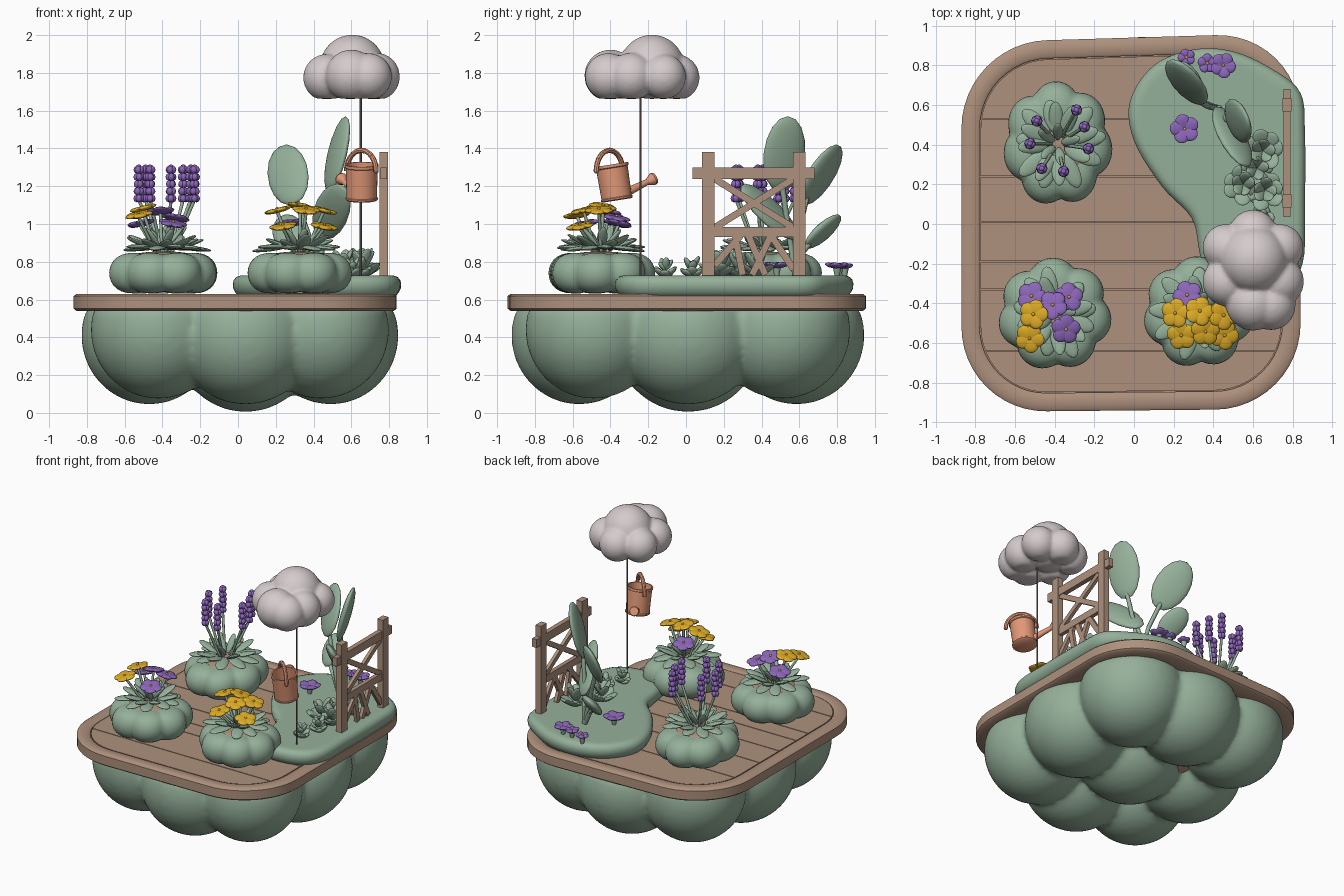
import bpy, bmesh, math, random
from math import sin, cos, pi, tau
from mathutils import Vector as V, Matrix

if "Cube" in bpy.data.objects:
    bpy.data.objects.remove(bpy.data.objects["Cube"])
random.seed(4)

def material(name, r, g, b):
    m = bpy.data.materials.new(name)
    lin = [((c / 255 + 0.055) / 1.055) ** 2.4 for c in (r, g, b)]
    m.diffuse_color = (*lin, 1)
    m.use_nodes = True
    m.node_tree.nodes["Principled BSDF"].inputs["Base Color"].default_value = m.diffuse_color
    return m
GREEN = material("sage_green", 149, 176, 154)
BROWN = material("wood_brown", 174, 145, 125)
CLOUD = material("cloud_grey", 213, 203, 204)
COPPER = material("copper_orange", 225, 152, 119)
YELLOW = material("petal_yellow", 222, 172, 38)
PURPLE = material("petal_purple", 140, 102, 186)
STEEL = material("dark_steel", 118, 112, 109)

def finish(name, bm, mat, angle=40, blend=0):
    bmesh.ops.recalc_face_normals(bm, faces=bm.faces)
    me = bpy.data.meshes.new(name)
    for f in bm.faces:
        f.smooth = True
    bm.to_mesh(me); bm.free()
    o = bpy.data.objects.new(name, me)
    bpy.context.collection.objects.link(o)
    if blend:  # fuse overlapping balls into one soft skin
        m = o.modifiers.new("fuse", 'REMESH')
        m.mode, m.voxel_size, m.use_smooth_shade = 'VOXEL', blend, True
        m = o.modifiers.new("soften", 'SMOOTH')
        m.factor, m.iterations = .5, 8
        me = bpy.data.meshes.new_from_object(o.evaluated_get(bpy.context.evaluated_depsgraph_get()))
        o.modifiers.clear(); o.data = me
        for f in me.polygons: f.use_smooth = True
    me.set_sharp_from_angle(angle=math.radians(angle))
    me.materials.clear(); me.materials.append(mat)
    return o

def frame(a, b, up, w, t):
    """Unit cube/sphere space -> spans a..b along local z, w across, t along up."""
    a, b, up = V(a), V(b), V(up)
    d = b - a
    s = d.cross(up)
    if s.length < 1e-5: s = d.cross(V((1, 0.01, 0)))
    s.normalize(); n = s.cross(d).normalized()
    m = Matrix((s * w, n * t, d)).transposed().to_4x4()
    m.translation = (a + b) / 2
    return m

def ball(bm, c, r, seg=24):
    r = (r, r, r) if isinstance(r, (int, float)) else r
    bmesh.ops.create_uvsphere(bm, u_segments=seg, v_segments=seg // 2, radius=1,
                              matrix=Matrix.Translation(c) @ Matrix.Diagonal((*r, 1)))
def leaf(bm, a, b, w, t, up=(0, 0, 1), seg=12):
    bmesh.ops.create_uvsphere(bm, u_segments=seg, v_segments=8, radius=0.5, matrix=frame(a, b, up, w, t))
def tube(bm, a, b, r1, r2=None, seg=8):
    bmesh.ops.create_cone(bm, cap_ends=True, segments=seg, radius1=r1, radius2=r1 if r2 is None else r2,
                          depth=1, matrix=frame(a, b, (0, 0, 1), 1, 1))
def bar(bm, a, b, w, t, up=(1, 0, 0)):
    bmesh.ops.create_cube(bm, size=1, matrix=frame(a, b, up, w, t))
def path(bm, pts, r):
    for a, b in zip(pts, pts[1:]):
        tube(bm, a, b, r); ball(bm, b, r, 8)

def inset(pts, d):
    out, n = [], len(pts)
    for i, p in enumerate(pts):
        t = (pts[(i + 1) % n] - pts[i - 1]).normalized()
        out.append(p + V((-t.y, t.x)) * d)
    return out
def slab(bm, pts, profile):
    rings = [[bm.verts.new((p.x, p.y, z)) for p in inset(pts, d)] for d, z in profile]
    n = len(pts)
    for r, s in zip(rings, rings[1:]):
        for i in range(n):
            bm.faces.new((r[i], r[(i + 1) % n], s[(i + 1) % n], s[i]))
    bm.faces.new(rings[0]); bm.faces.new(rings[-1])

# rounded deck outline, slightly skewed along the back
outline = []
for qx, qy, a0 in ((1, 1, 0), (-1, 1, 1), (-1, -1, 2), (1, -1, 3)):
    for k in range(13):
        a = (a0 + k / 12) * pi / 2
        x, y = -0.015 + qx * 0.425 + 0.43 * cos(a), qy * 0.51 + 0.43 * sin(a)
        outline.append(V((x, y + (0.03 * x if y > 0 else 0.01 * x))))
bm = bmesh.new()
slab(bm, outline, [(.1, .54), (.015, .54), (0, .552), (0, .618), (.015, .63), (.082, .63), (.092, .622), (.092, .61)])
finish("deck_rim", bm, BROWN)

# planks clipped to the inside of the rim
bm = bmesh.new()
cuts = [-0.9, -0.64, -0.33, -0.19, 0.01, 0.24, 0.53, 0.92]
for y0, y1 in zip(cuts, cuts[1:]):
    pb = bmesh.new()
    pb.faces.new([pb.verts.new((p.x, p.y, .61)) for p in inset(outline, .097)])
    for y, up in ((y0 + .003, -1), (y1 - .003, 1)):
        bmesh.ops.bisect_plane(pb, geom=pb.verts[:] + pb.edges[:] + pb.faces[:], plane_co=(0, y, 0),
                               plane_no=(0, up, 0), clear_outer=True)
    for f in pb.faces:
        co = [v.co.copy() for v in f.verts]
        lo = [bm.verts.new(c) for c in co]
        hi = [bm.verts.new(c + V((0, 0, .014))) for c in co]
        bm.faces.new(hi)
        for i in range(len(co)):
            j = (i + 1) % len(co)
            bm.faces.new((lo[i], lo[j], hi[j], hi[i]))
    pb.free()
finish("deck_planks", bm, BROWN, 30)

# three by three lumps under the deck, brown core between them
bm = bmesh.new()
for i in (-1, 0, 1):
    for j in (-1, 0, 1):
        k = 0.43 if i and j else 0.48
        ball(bm, (i * k + (.01 if i else .04), j * (0.5 if i and j else 0.575) + 0.01, .44 if i and j else .41 if i or j else .37),
             (.36 if i else .37, .36 if j else .38, .365), 40)
for v in bm.verts: v.co.z = min(v.co.z, .56)
finish("base_lumps", bm, GREEN, 60, .02)
bm = bmesh.new()
ball(bm, (0, 0, .4), (.5, .58, .25), 32)
for v in bm.verts: v.co.z = min(v.co.z, .56)
finish("base_core", bm, BROWN, 60)

# kidney shaped raised bed
ctrl = [V(p) for p in ((.3, .88), (.1, .8), (-.02, .62), (0, .42), (.14, .19), (.29, .03), (.33, -.14), (.37, -.3),
        (.52, -.375), (.74, -.34), (.85, -.2), (.862, .1), (.862, .45), (.84, .66), (.7, .78), (.5, .87))]
bed, n = [], len(ctrl)
for i in range(n):
    p0, p1, p2, p3 = ctrl[i - 1], ctrl[i], ctrl[(i + 1) % n], ctrl[(i + 2) % n]
    for t in (0, .2, .4, .6, .8):
        bed.append(.5 * (2 * p1 + (p2 - p0) * t + (2 * p0 - 5 * p1 + 4 * p2 - p3) * t * t
                         + (3 * p1 - p0 - 3 * p2 + p3) * t ** 3))
bm = bmesh.new()
slab(bm, bed, [(.03, .615), (.012, .64), (.002, .66), (0, .685), (.006, .705), (.02, .72), (.04, .727), (.07, .727)])
finish("raised_bed", bm, GREEN, 60)

# lobed pots with soil
def pot(name, cx, cy, rx, ry):
    bm = bmesh.new()
    S, R, rings = 84, 14, []
    for k in range(R + 1):
        a = -pi / 2 + pi * 1.02 * k / R
        ring = []
        for s in range(S):
            th = tau * s / S
            lobe = abs(cos(3.5 * th + .6)) ** .8
            c = max(cos(a), 0) ** .75
            r = .5 + c * (.37 + .13 * lobe)
            ring.append(bm.verts.new((cx + rx * r * cos(th), cy + ry * r * sin(th),
                                      .74 + .108 * sin(a) * (.9 + .1 * lobe))))
        rings.append(ring)
    for r, q in zip(rings, rings[1:]):
        for s in range(S):
            bm.faces.new((r[s], r[(s + 1) % S], q[(s + 1) % S], q[s]))
    finish(name + "_pot", bm, GREEN, 80)
    bm = bmesh.new()
    ball(bm, (cx, cy, .83), (rx * .53, ry * .53, .025))
    finish(name + "_soil", bm, BROWN)

def rosette(bm, c, rings, z):
    for cnt, r0, r1, dz0, dz1, w in rings:
        for k in range(cnt):
            a = tau * (k + random.uniform(-.2, .2)) / cnt + r1
            d, q = V((cos(a), sin(a), 0)), r1 * random.uniform(.88, 1.08)
            leaf(bm, V((*c, z + dz0)) + d * r0, V((*c, z + dz1 + random.uniform(-.015, .015))) + d * q, w, .026)
POTLEAVES = [(9, .06, .235, .035, .025, .085), (8, .04, .2, .02, .085, .075), (5, .02, .11, .03, .14, .05)]

# flower head: five broad overlapping petals around a tilted centre
def flower(petals, hearts, c, out, r=.076, tilt=.25, cup=.06):
    c = V(c)
    n = (V((0, 0, 1)) + V((out[0], out[1], 0)) * tilt).normalized()
    u = n.orthogonal().normalized(); w = n.cross(u)
    for k in range(5):
        a = tau * k / 5 + c.x * 9
        d = u * cos(a) + w * sin(a)
        leaf(petals, c - d * r * .2, c + d * r + n * r * cup, r * 1.1, .026, n)
    ball(hearts, c + n * .012, .009, 10)

def planter(name, c, r, blooms):
    pot(name, *c, *r)
    g, yl, pu, he = (bmesh.new() for _ in range(4))
    rosette(g, c, POTLEAVES, .845)
    for x, y, z, col in blooms:
        d = V((x - c[0], y - c[1]))
        tube(g, (c[0] + d.x * .25, c[1] + d.y * .25, .84), (x, y, z - .01), .009)
        flower(yl if col == 'y' else pu, he, (x, y, z), d.normalized())
    finish(name + "_leaves", g, GREEN, 60)
    finish(name + "_yellow_petals", yl, YELLOW, 60)
    finish(name + "_purple_petals", pu, PURPLE, 60)
    finish(name + "_flower_hearts", he, YELLOW, 60)

planter("mixed_flowers", (-.4, -.455), (.288, .285),
        [(-.505, -.455, 1.08, 'y'), (-.525, -.575, 1.045, 'y'), (-.33, -.37, 1.03, 'p'), (-.41, -.41, 1.065, 'p'),
         (-.345, -.53, 1.0, 'p'), (-.515, -.365, 1.0, 'p')])
planter("yellow_flowers", (.325, -.445), (.28, .282),
        [(.21, -.45, 1.07, 'y'), (.33, -.44, 1.09, 'y'), (.36, -.54, 1.07, 'y'), (.24, -.56, .985, 'y'),
         (.455, -.56, .985, 'y'), (.45, -.46, 1.07, 'y'), (.27, -.36, 1.0, 'p')])

# lavender pot
LC = (-.385, .405)
pot("lavender", *LC, .278, .315)
g, p = bmesh.new(), bmesh.new()
rosette(g, LC, POTLEAVES, .845)
for x, y in ((-.49, .52), (-.525, .405), (-.465, .28), (-.355, .265), (-.23, .38), (-.25, .49), (-.29, .575)):
    dx, dy = x - LC[0], y - LC[1]
    tube(g, (LC[0] + .2 * dx, LC[1] + .2 * dy, .84), (x, y, 1.13), .009)
    for i in range(5):
        z = 1.135 + .038 * i
        tw = i * 1.1
        for s in (0, pi / 2, pi, 1.5 * pi):
            ball(p, (x + .011 * cos(tw + s), y + .011 * sin(tw + s), z), (.018, .018, .021), 8)
    ball(p, (x, y, 1.3), .016, 8)
finish("lavender_leaves", g, GREEN, 60)
finish("lavender_spikes", p, PURPLE, 60)

# big paddle leaves in the bed
bm = bmesh.new()
root = V((.43, .58, .71))
for a, b, w, up in (((.31, .61, 1.11), (.22, .82, 1.41), .24, (-.5, -.75, .35)),
                    ((.48, .5, 1.17), (.57, .54, 1.57), .235, (.9, .35, -.2)),
                    ((.43, .59, .93), (.56, .29, 1.2), .2, (.9, .4, 1)),
                    ((.3, .63, .88), (.23, .82, 1.04), .17, (-.4, -.6, .7)),):
    leaf(bm, a, b, w, .065, up, 24)
    a = V(a); mid = (root + a) / 2 + V((0, 0, .04))
    path(bm, [root, mid, a + (V(b) - a) * .15], .015)
finish("paddle_plant", bm, GREEN, 60)

# low succulents in the bed
bm = bmesh.new()
for x, y, s in ((.65, .37, 1.15), (.55, .2, 1.1), (.66, .17, 1.1), (.64, .03, .75), (.6, -.11, .7), (.62, .28, 1)):
    rosette(bm, (x, y), [(7, .01, .09 * s, .0, .05 * s, .08 * s), (5, .0, .055 * s, .03, .12 * s, .06 * s)], .725)
finish("succulents", bm, GREEN, 60)

# low purple flowers in the bed
p, h, g = bmesh.new(), bmesh.new(), bmesh.new()
for x, y, r in ((.255, .48, .075), (.265, .84, .045), (.37, .81, .05), (.45, .8, .065)):
    tube(g, (x, y, .72), (x, y, .77), .012, .022)
    flower(p, h, (x, y, .77), (0, 0), r, 0, .3)
finish("bed_flower_petals", p, PURPLE, 60)
finish("bed_flower_hearts", h, YELLOW, 60)
finish("bed_flower_stems", g, GREEN, 60)

# trellis
bm = bmesh.new()
X = .772
for y in (.117, .6): bar(bm, (X, y, .7), (X, y, 1.38), .066, .045)
bar(bm, (X, .035, 1.268), (X, .68, 1.268), .062, .035)
bar(bm, (X, .14, .958), (X, .58, .958), .052, .03)
for a, b in (((.15, .98), (.57, 1.24)), ((.15, 1.24), (.57, .98)), ((.15, .78), (.29, .94)), ((.3, .73), (.26, .94)),
             ((.33, .94), (.42, .73)), ((.35, .73), (.45, .94)), ((.45, .94), (.57, .76))):
    bar(bm, (X, *a), (X, *b), .036, .024)
finish("trellis", bm, BROWN, 30)

# cloud on its pole
bm = bmesh.new()
for x, y, z, r in ((.605, -.18, 1.83, .172), (.465, -.12, 1.775, .12), (.735, -.12, 1.78, .12), (.6, -.05, 1.775, .122),
                   (.47, -.29, 1.775, .125), (.73, -.29, 1.78, .127), (.6, -.4, 1.785, .138), (.69, -.41, 1.78, .125)):
    ball(bm, (x, y, z), r, 36)
for v in bm.verts: v.co.z = max(v.co.z, 1.663)
finish("cloud", bm, CLOUD, 70, .01)
bm = bmesh.new()
tube(bm, (.65, -.24, .7), (.65, -.24, 1.69), .0055)
finish("cloud_pole", bm, STEEL)

# watering can: hollow tilted body, arched handle, spout
bm = bmesh.new()
M = frame((.655, -.365, 1.125), (.655, -.395, 1.315), (0, -1, 0), 1, 1)
prof = [(0, -.5), (.078, -.5), (.085, -.47), (.085, -.43), (.081, -.41), (.084, .4), (.09, .42), (.09, .5), (.08, .5), (.077, -.4), (0, -.4)]
verts = [[bm.verts.new(M @ V((max(r, .001) * cos(tau * k / 32), max(r, .001) * sin(tau * k / 32), z))) for k in range(32)] for r, z in prof]
for r, q in zip(verts, verts[1:]):
    for k in range(32):
        bm.faces.new((r[k], r[(k + 1) % 32], q[(k + 1) % 32], q[k]))
path(bm, [V((.653 - .078 * cos(t), -.405 + .07 * cos(t), 1.28 + .11 * sin(t))) for t in [pi * k / 16 for k in range(17)]], .014)
tube(bm, (.63, -.32, 1.165), (.56, -.2, 1.225), .024, .016, 16)
tube(bm, (.563, -.205, 1.222), (.548, -.175, 1.238), .016, .034, 16)
tube(bm, (.548, -.175, 1.238), (.543, -.165, 1.243), .034, .03, 16)
finish("watering_can", bm, COPPER)
